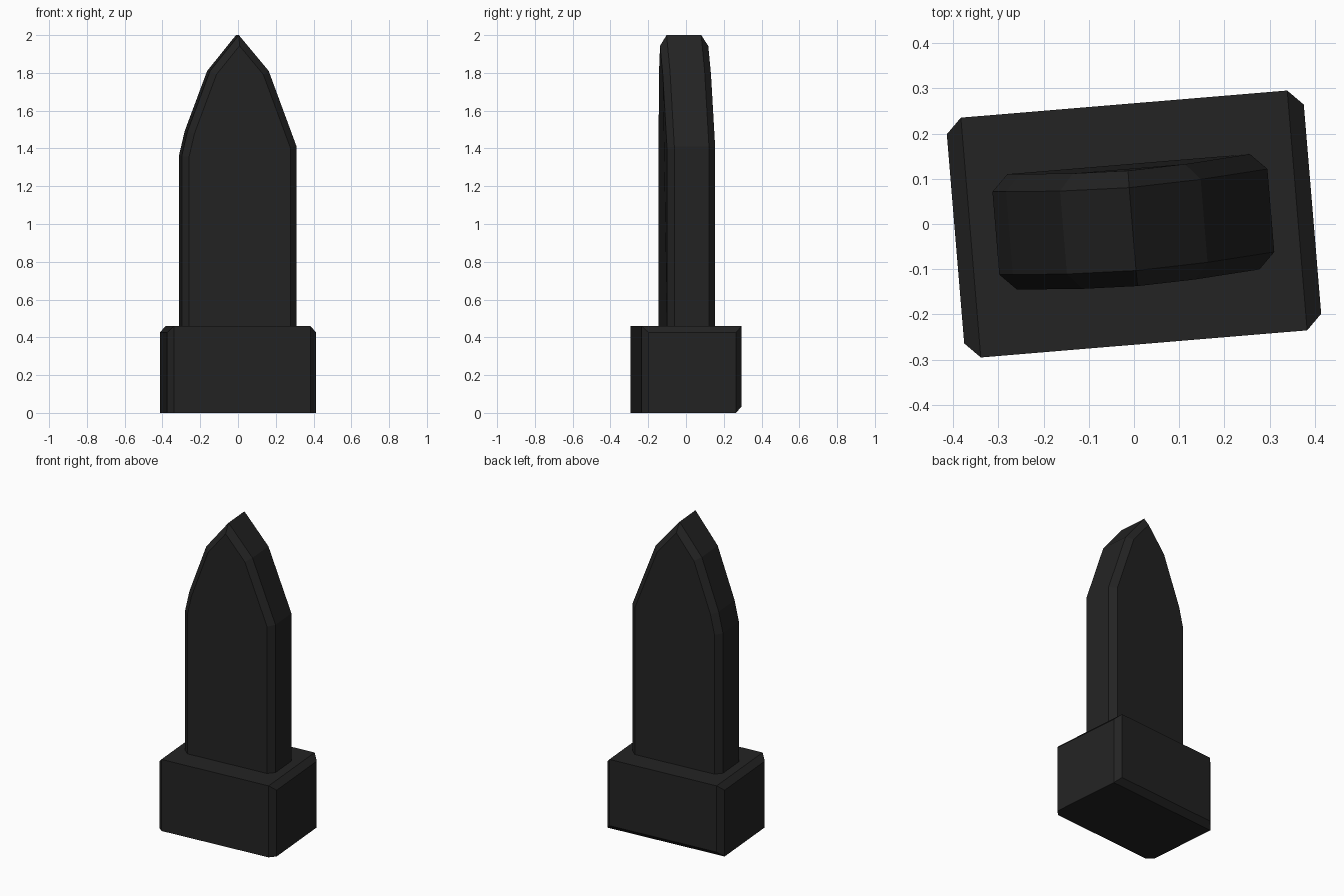
import bpy, bmesh, math
from mathutils import Matrix

if "Cube" in bpy.data.objects:
    bpy.data.objects.remove(bpy.data.objects["Cube"])

TURN = Matrix.Rotation(math.radians(4.75), 4, 'Z')
CHAMFER = 0.036

black = bpy.data.materials.new("soft black")
black.diffuse_color = (0.017, 0.017, 0.017, 1)
black.use_nodes = True
black.node_tree.nodes["Principled BSDF"].inputs["Base Color"].default_value = black.diffuse_color


def finish(bm, name):
    bmesh.ops.recalc_face_normals(bm, faces=bm.faces)
    bm.transform(TURN)
    mesh = bpy.data.meshes.new(name)
    bm.to_mesh(mesh)
    bm.free()
    mesh.materials.append(black)
    bpy.context.collection.objects.link(bpy.data.objects.new(name, mesh))


def chamfer(bm, test, size):
    edges = [e for e in bm.edges
             if test((e.verts[0].co + e.verts[1].co) / 2, e.verts[1].co - e.verts[0].co)]
    bmesh.ops.bevel(bm, geom=edges, offset=size, offset_type='OFFSET', segments=1,
                    profile=0.5, affect='EDGES')


# Base block: chamfered uprights, top side edges and bottom back edge
bm = bmesh.new()
bmesh.ops.create_cube(bm, size=1, matrix=Matrix.Translation((0, 0, 0.23))
                      @ Matrix.Diagonal((0.792, 0.532, 0.46, 1)))


def base_edge(mid, d):
    upright = abs(d.z) > 0.1
    top_side = abs(d.y) > 0.1 and mid.z > 0.4
    bottom_back = abs(d.x) > 0.1 and mid.z < 0.1 and mid.y > 0
    return upright or top_side or bottom_back


chamfer(bm, base_edge, 0.034)
finish(bm, "base_block")

# Blade: pointed outline extruded in depth, chamfered rim on front and back
outline = [(-0.306, 0.44), (0.304, 0.44), (0.304, 1.41), (0.155, 1.81),
           (-0.004, 2.0), (-0.157, 1.81), (-0.276, 1.49), (-0.306, 1.36)]
bm = bmesh.new()
face = bm.faces.new([bm.verts.new((x, -0.123, z)) for x, z in outline])
ext = bmesh.ops.extrude_face_region(bm, geom=[face], use_keep_orig=True)
for v in ext["geom"]:
    if isinstance(v, bmesh.types.BMVert):
        v.co.y = 0.133
bmesh.ops.recalc_face_normals(bm, faces=bm.faces)
chamfer(bm, lambda mid, d: abs(d.y) < 0.1 and mid.z > 0.5, CHAMFER)
# The tip leans slightly forward
for v in bm.verts:
    v.co.y -= 0.016 * max(0, (v.co.z - 1.4) / 0.6)
finish(bm, "blade")
